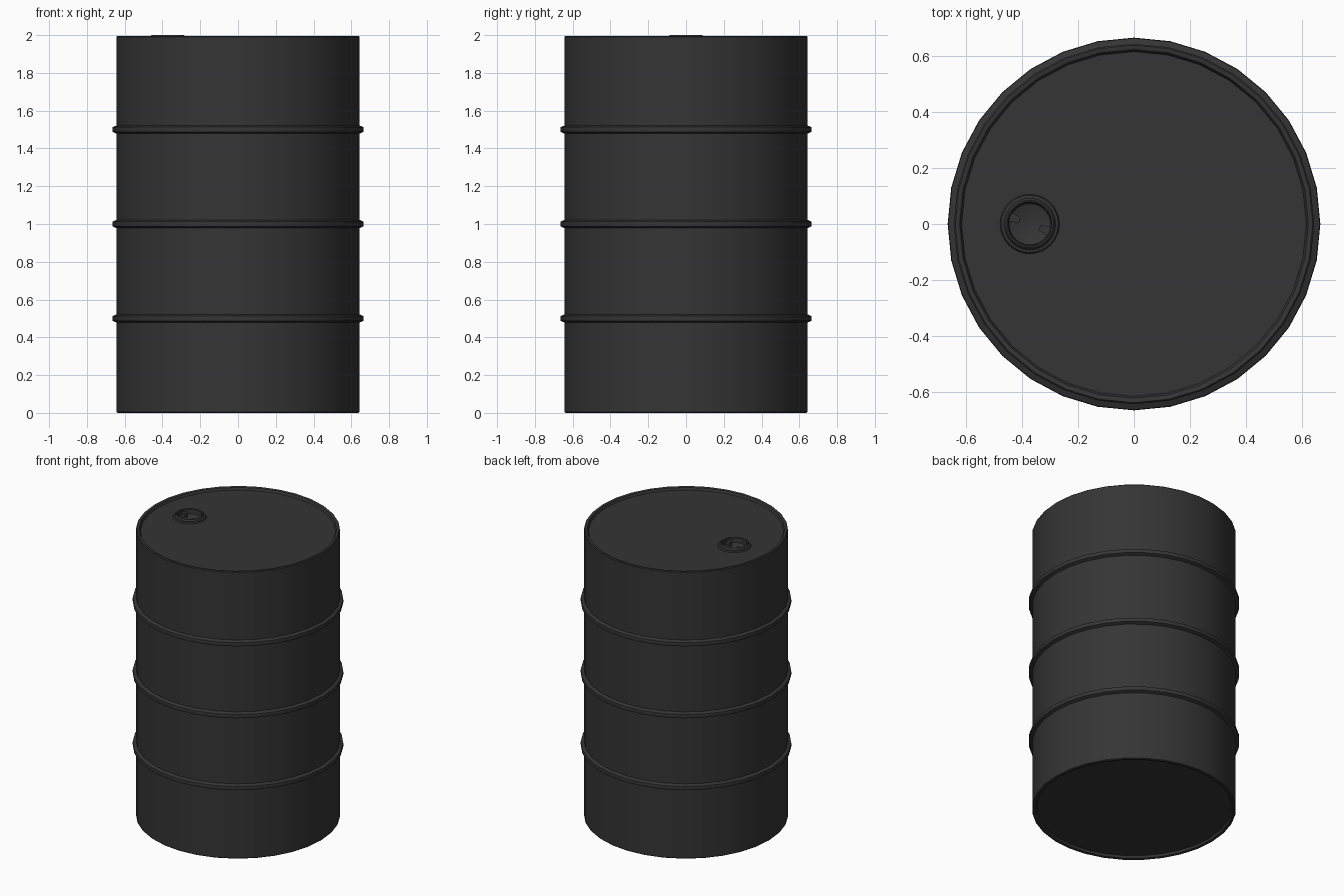
import bpy, bmesh, math
from mathutils import Matrix

if "Cube" in bpy.data.objects:
    bpy.data.objects.remove(bpy.data.objects["Cube"])

R, RIB = 0.643, 0.665          # drum wall and rib radii
H, LID = 1.996, 1.978          # rim height and recessed lid height
BX, SIDES = -0.372, 32         # bung centre and side count

mat = bpy.data.materials.new("dark_steel")
mat.diffuse_color = (0.035, 0.035, 0.035, 1)
mat.use_nodes = True
mat.node_tree.nodes["Principled BSDF"].inputs["Base Color"].default_value = mat.diffuse_color


def ring(bm, r, z, cx=0.0):
    return [bm.verts.new((cx + r * math.cos(2 * math.pi * i / SIDES),
                          r * math.sin(2 * math.pi * i / SIDES), z))
            for i in range(SIDES)]


def lathe(bm, profile, cx=0.0):
    loops = [ring(bm, r, z, cx) for r, z in profile]
    for a, b in zip(loops, loops[1:]):
        bridge(bm, a, b)
    return loops


def bridge(bm, a, b):
    for i in range(SIDES):
        j = (i + 1) % SIDES
        bm.faces.new((a[i], a[j], b[j], b[i]))


def finish(bm, name):
    bmesh.ops.recalc_face_normals(bm, faces=bm.faces)
    mesh = bpy.data.meshes.new(name)
    bm.to_mesh(mesh)
    bm.free()
    ob = bpy.data.objects.new(name, mesh)
    bpy.context.collection.objects.link(ob)
    mesh.materials.append(mat)
    bpy.ops.object.select_all(action='DESELECT')
    ob.select_set(True)
    bpy.context.view_layer.objects.active = ob
    bpy.ops.object.shade_smooth_by_angle(angle=math.radians(35))
    return ob


# Drum: recessed bottom, wall with three ribs, rolled rim, lid and bung socket
wall = [(0.615, 0.018), (0.622, 0.003), (0.628, 0.0), (0.638, 0.0), (R, 0.005)]
for z in (0.5, 1.0, 1.5):
    wall += [(R, z - 0.022), (0.652, z - 0.018), (0.663, z - 0.013), (RIB, z),
             (0.663, z + 0.013), (0.652, z + 0.018), (R, z + 0.022)]
wall += [(R, H - 0.005), (0.638, H), (0.628, H), (0.622, H - 0.003), (0.615, LID)]
bung = [(0.106, LID), (0.102, LID + 0.008), (0.092, LID + 0.010),
        (0.089, 1.997), (0.085, 2.0), (0.080, 2.0), (0.076, 1.996),
        (0.074, 1.965), (0.066, 1.960)]

bm = bmesh.new()
body = lathe(bm, wall)
bm.faces.new(body[0])
socket = lathe(bm, bung, BX)
bridge(bm, body[-1], socket[0])
bm.faces.new(socket[-1])
finish(bm, "drum")

# Two tapered lugs inside the bung, opposite each other
bm = bmesh.new()
for k in range(2):
    turn = Matrix.Translation((BX, 0, 0)) @ Matrix.Rotation(math.radians(-20 + 180 * k), 4, 'Z')
    verts = bmesh.ops.create_cube(bm, size=1)["verts"]
    for v in verts:
        inner = v.co.x < 0
        v.co.x = 0.038 if inner else 0.076
        v.co.y *= 0.020 if inner else 0.034
        v.co.z = 1.958 if v.co.z < 0 else 1.985
        v.co = turn @ v.co
finish(bm, "bung_lugs")
